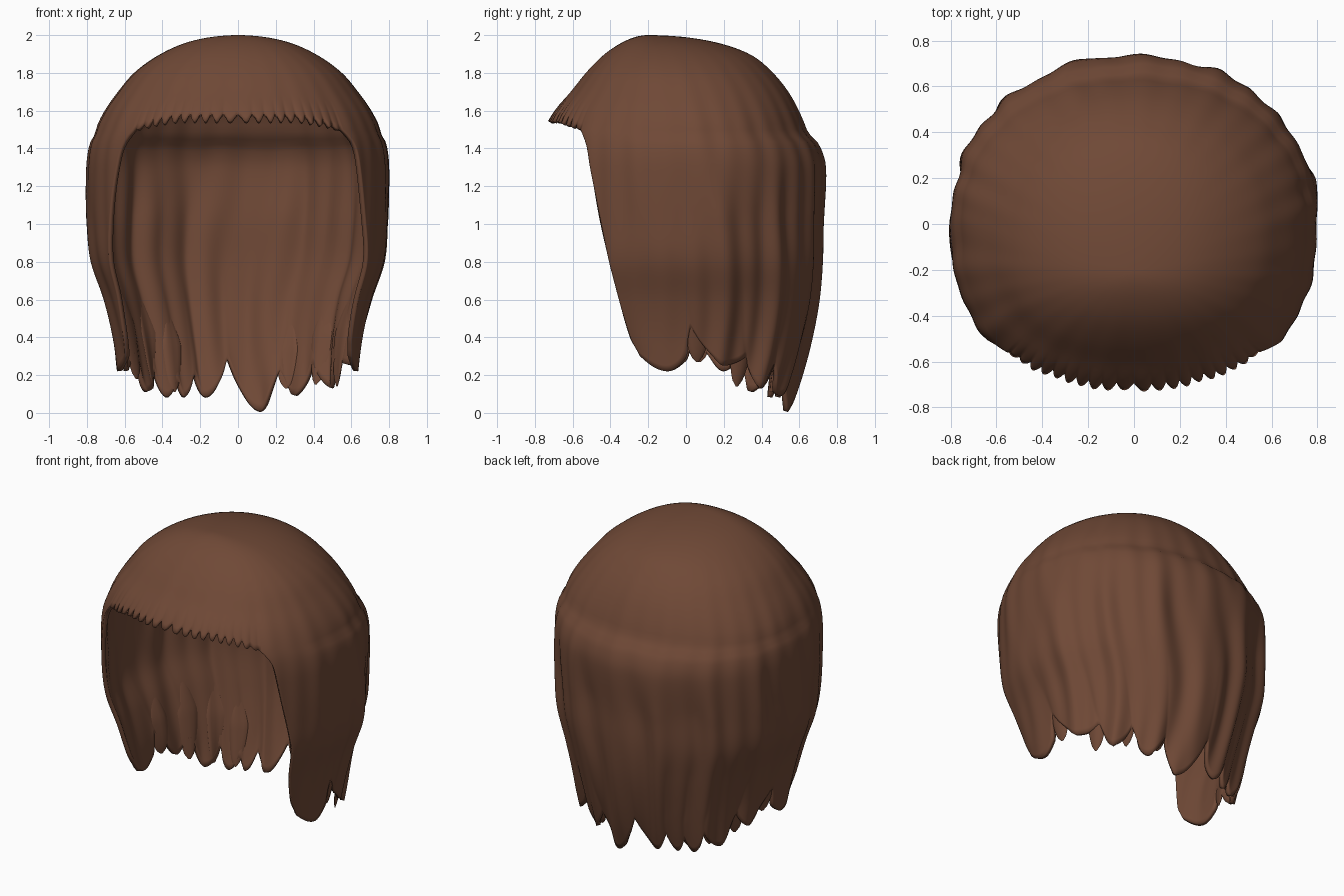
import bpy, bmesh, math
from mathutils import Vector

if "Cube" in bpy.data.objects:
    bpy.data.objects.remove(bpy.data.objects["Cube"])

brown = bpy.data.materials.new("chestnut_brown")
brown.diffuse_color = (0.16, 0.066, 0.037, 1)
brown.use_nodes = True
brown.node_tree.nodes["Principled BSDF"].inputs["Base Color"].default_value = brown.diffuse_color

# Outline by height: z, half width, front y, back y
PROFILE = [(2, 0, -.2, -.2), (1.97, .24, -.32, .12), (1.9, .41, -.43, .335),
           (1.8, .55, -.53, .46), (1.7, .635, -.61, .54), (1.6, .705, -.695, .595),
           (1.5, .755, -.75, .64), (1.42, .785, -.755, .7), (1.3, .8, -.755, .735),
           (1, .795, -.75, .72), (.8, .775, -.74, .715), (.6, .705, -.72, .695),
           (.4, .655, -.7, .655), (.2, .625, -.68, .6), (0, .6, -.66, .53)]
# Front edge of the side hair: z, y
EDGE = [(0, -.2), (.28, -.24), (.4, -.3), (.75, -.395), (1, -.45), (1.3, -.505), (1.42, -.525), (1.5, -.56)]
# Hem outline, alternating gaps and tips: degrees from the back, z
HEM = [(-112, .30), (-101, .22), (-87, .42), (-76, .22), (-66, .32), (-56, .11),
       (-46, .22), (-39, .08), (-34, .17), (-29, .08), (-23, .2), (-16, .08), (-5, .28),
       (11, .005), (21, .22), (31, .09), (42, .26), (53, .13), (62, .3), (76, .25),
       (87, .46), (101, .22), (112, .30)]
HEM_END = 112


def smooth_lerp(xs, ys, x):
    """Hermite interpolation through rising xs."""
    n = len(xs)
    x = min(max(x, xs[0]), xs[-1])
    i = max(k for k in range(n - 1) if xs[k] <= x)

    def slope(k):
        a, b = max(k - 1, 0), min(k + 1, n - 1)
        return (ys[b] - ys[a]) / (xs[b] - xs[a])
    h = xs[i + 1] - xs[i]
    t = (x - xs[i]) / h
    return (ys[i] * (2*t**3 - 3*t**2 + 1) + slope(i) * h * (t**3 - 2*t**2 + t)
            + ys[i + 1] * (3*t**2 - 2*t**3) + slope(i + 1) * h * (t**3 - t**2))


DEPTH = [math.sqrt(2 - p[0]) for p in PROFILE]
cache = {}


def extents(z):
    key = round(z, 4)
    if key not in cache:
        d = math.sqrt(max(0, 2 - z))
        cache[key] = [smooth_lerp(DEPTH, [p[k] for p in PROFILE], d) for k in (1, 2, 3)] + [d]
    return cache[key]


def surface(a, z, push=0):
    """Point of the hair at angle a from the back and height z."""
    w, f, b, d = extents(z)
    yc = -.2 * (1 - min(1, d / .7))
    s, c = math.sin(a), math.cos(a)
    e = 2 / 2.3 if c < 0 else 2 / 2.1
    x = w * math.copysign(abs(s) ** e, s)
    y = yc + ((b - yc) * c ** e if c >= 0 else (f - yc) * (-c) ** e)
    # combed streaks on the crown, wavy folds below, crease where the layers meet
    back = min(1, max(0, (c + .45) / .5))
    low = min(1, max(0, (1.45 - z) / .4))
    r = .003 * min(1, d / .75) ** 3 * (math.sin(31 * a) + math.sin(17 * a + 1))
    drift = a + .07 * math.sin(3.2 * z) + .05 * z
    r += low * (.08 + .92 * back) * (.011 * math.sin(15 * drift) + .006 * math.sin(27 * drift + 2)
                                     + .008 * math.sin(8 * drift + .7 + 2 * z))
    r -= .01 * back * math.exp(-((z - 1.475) / .03) ** 2)
    k = r + push
    return Vector((x + k * s, y + k * c, z))


def edge_angle(z):
    y = smooth_lerp([p[0] for p in EDGE], [p[1] for p in EDGE], z)
    return math.pi - math.acos((y / extents(z)[1]) ** 1.15)


def hem(u):
    """Hem height and gap strength; rounded tips and sharp gaps."""
    g = u * HEM_END
    for i in range(len(HEM) - 1):
        (a0, z0), (a1, z1) = HEM[i], HEM[i + 1]
        if a0 <= g <= a1:
            t = (g - a0) / (a1 - a0)
            gap, tip, s = (z0, z1, t) if z0 > z1 else (z1, z0, 1 - t)
            m = (1 - s) ** 1.9
            return tip + (gap - tip) * m, m
    return HEM[0][1], 1


def finish(name, bm, thick):
    me = bpy.data.meshes.new(name)
    bm.to_mesh(me)
    bm.free()
    ob = bpy.data.objects.new(name, me)
    bpy.context.collection.objects.link(ob)
    me.materials.append(brown)
    bpy.context.view_layer.objects.active = ob
    ob.select_set(True)
    if thick:
        mod = ob.modifiers.new("thickness", 'SOLIDIFY')
        mod.thickness, mod.offset = thick, -1
    bpy.ops.object.shade_smooth_by_angle(angle=math.radians(50))
    ob.select_set(False)
    return ob


# Hair shell: crown, fringe and long curtain in one sheet
N_LONG, N_FRINGE, CAP_ROWS, LONG_ROWS, TEETH = 320, 160, 30, 40, 20
RIM = 1.5
A0 = edge_angle(RIM)
bm = bmesh.new()
crown = bm.verts.new((0, -.2, 2))
columns = []
for j in range(N_LONG + N_FRINGE):
    is_long = j <= N_LONG
    if is_long:
        u = 2 * j / N_LONG - 1
        a, rim, tooth = u * A0, RIM, 0
    else:
        v = (j - N_LONG) / N_FRINGE
        a = A0 + v * (2 * math.pi - 2 * A0)
        tooth = 1 - abs(math.sin(math.pi * TEETH * v))
        mid = min(1, math.sin(math.pi * v) * 1.4)
        rim = RIM + .045 * mid + .042 * tooth * min(1, mid * 2)
    col = []
    for i in range(1, CAP_ROWS + 1):
        s = i / CAP_ROWS
        # teeth only shape the last stretch, so the fringe above stays smooth
        low_rim = RIM + .045 * mid if not is_long else RIM
        blend = max(0, (s - .85) / .15)
        z_end = low_rim + (rim - low_rim) * blend
        push = -.007 * tooth * blend
        col.append(bm.verts.new(surface(a, 2 - (2 - z_end) * s * s, push)))
    if is_long:
        bottom, gap = hem(u)
        for i in range(1, LONG_ROWS + 1):
            t = i / LONG_ROWS
            z = RIM + (bottom - RIM) * t
            push = .014 * (.4 - gap) * max(0, t - .6) / .4
            col.append(bm.verts.new(surface(u * edge_angle(z), z, push)))
    columns.append(col)
for j, col in enumerate(columns):
    nxt = columns[(j + 1) % len(columns)]
    bm.faces.new((crown, nxt[0], col[0]))
    for i in range(min(len(col), len(nxt)) - 1):
        # the long columns at both ends of the fringe stay open below the rim
        if i >= CAP_ROWS - 1 and j >= N_LONG:
            break
        bm.faces.new((col[i], nxt[i], nxt[i + 1], col[i + 1]))
finish("hair_shell", bm, .026)

# Loose tapered locks under the hem: degrees from the back, half width, top z, tip z
LOCKS = [(-84, 7, .65, .27), (-64, 7, .7, .18), (-47, 6, .65, .13), (-34, 6, .55, .11),
         (24, 6, .5, .13), (43, 6, .6, .15), (62, 7, .65, .14), (85, 6, .65, .27)]
bm = bmesh.new()
SIDES, STEPS = 12, 16
for deg, half, top, tip in LOCKS:
    rings = []
    for i in range(STEPS + 1):
        t = i / STEPS
        z = top + (tip - top) * t
        size = math.sqrt(max(.01, 1 - t ** 3)) * min(1, .15 + 2 * t)
        ring = []
        for k in range(SIDES):
            q = 2 * math.pi * k / SIDES
            a = math.radians(deg + half * size * math.cos(q))
            ring.append(bm.verts.new(surface(a, z, -.022 + .016 * size * math.sin(q))))
        rings.append(ring)
    for r0, r1 in zip(rings, rings[1:]):
        for k in range(SIDES):
            m = (k + 1) % SIDES
            bm.faces.new((r0[k], r0[m], r1[m], r1[k]))
    bm.faces.new(rings[0])
    bm.faces.new(rings[-1])
bmesh.ops.recalc_face_normals(bm, faces=bm.faces)
finish("loose_locks", bm, 0)
